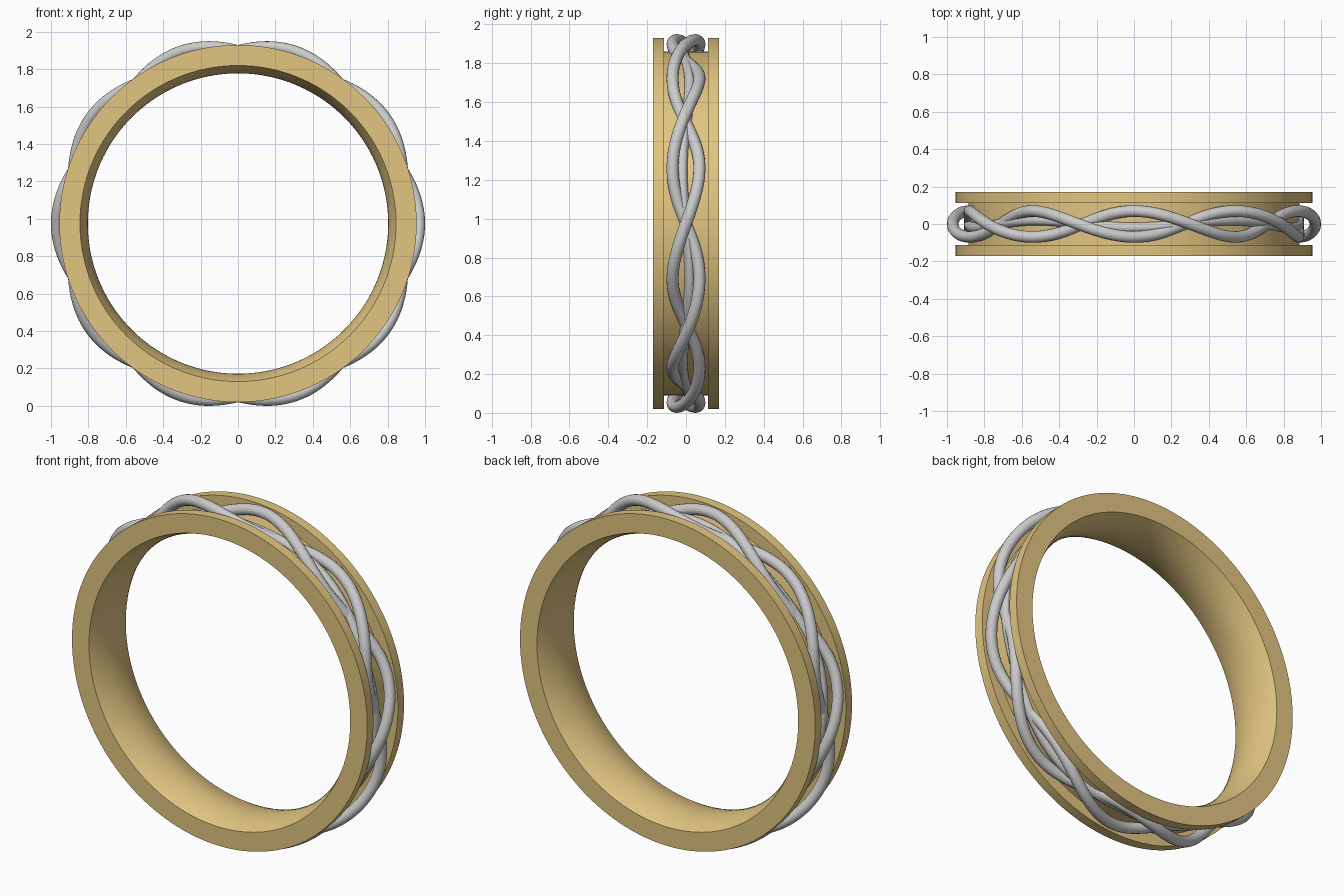
import bpy, bmesh, math
from mathutils import Vector

if "Cube" in bpy.data.objects:
    bpy.data.objects.remove(bpy.data.objects["Cube"])

CZ = 0.975      # height of the ring axis (axis runs along y)


def material(name, col):
    m = bpy.data.materials.new(name)
    m.diffuse_color = col
    m.use_nodes = True
    m.node_tree.nodes["Principled BSDF"].inputs["Base Color"].default_value = m.diffuse_color
    return m


def loop_mesh(name, rings, mat=None, angle=30):
    """Skin a closed chain of closed rings (torus topology)."""
    bm = bmesh.new()
    vs = [[bm.verts.new(p) for p in ring] for ring in rings]
    n, m = len(vs), len(vs[0])
    for i in range(n):
        for j in range(m):
            k, l = (i + 1) % n, (j + 1) % m
            bm.faces.new((vs[i][j], vs[k][j], vs[k][l], vs[i][l]))
    bmesh.ops.recalc_face_normals(bm, faces=bm.faces)
    me = bpy.data.meshes.new(name)
    bm.to_mesh(me)
    bm.free()
    ob = bpy.data.objects.new(name, me)
    bpy.context.collection.objects.link(ob)
    if mat:
        me.materials.append(mat)
    bpy.ops.object.select_all(action='DESELECT')
    ob.select_set(True)
    bpy.context.view_layer.objects.active = ob
    bpy.ops.object.shade_smooth_by_angle(angle=math.radians(angle))
    return ob


def polar(r, y, t):
    return Vector((r * math.cos(t), y, CZ + r * math.sin(t)))


# Band: grooved outside, domed comfort-fit inside
W = 0.17
profile = [(0.955, -W), (0.955, -0.113), (0.885, -0.113),
           (0.885, 0.113), (0.955, 0.113), (0.955, W)]
for i in range(13):
    y = W - 2 * W * i / 12
    profile.append((0.803 + 0.042 * (y / W) ** 2, y))
SEG = 192
gold = material("gold", (0.76, 0.56, 0.22, 1))
loop_mesh("band", [[polar(r, y, 2 * math.pi * i / SEG) for r, y in profile]
                   for i in range(SEG)], gold)


# Twisted wires lying in the groove
def wire(name, r0, dr, dy, phase, thick=0.031, steps=300, sides=16):
    def centre(t):
        a = 5 * t + phase
        return polar(r0 + dr * math.cos(a), dy * math.sin(a), t)
    rings = []
    for i in range(steps):
        t = 2 * math.pi * i / steps
        c = centre(t)
        tangent = (centre(t + 0.001) - centre(t - 0.001)).normalized()
        side = tangent.cross(polar(1, 0, t) - Vector((0, 0, CZ))).normalized()
        up = side.cross(tangent)
        rings.append([c + thick * (math.cos(b) * side + math.sin(b) * up)
                      for b in (2 * math.pi * j / sides for j in range(sides))])
    return loop_mesh(name, rings, angle=60)


wire("twist_wire_a", 0.923, 0.046, 0.069, 0)
wire("twist_wire_b", 0.923, 0.046, 0.069, math.pi)
# Low middle wire running under the crossings
wire("core_wire", 0.882, 0.0, 0.02, math.pi, thick=0.028)
